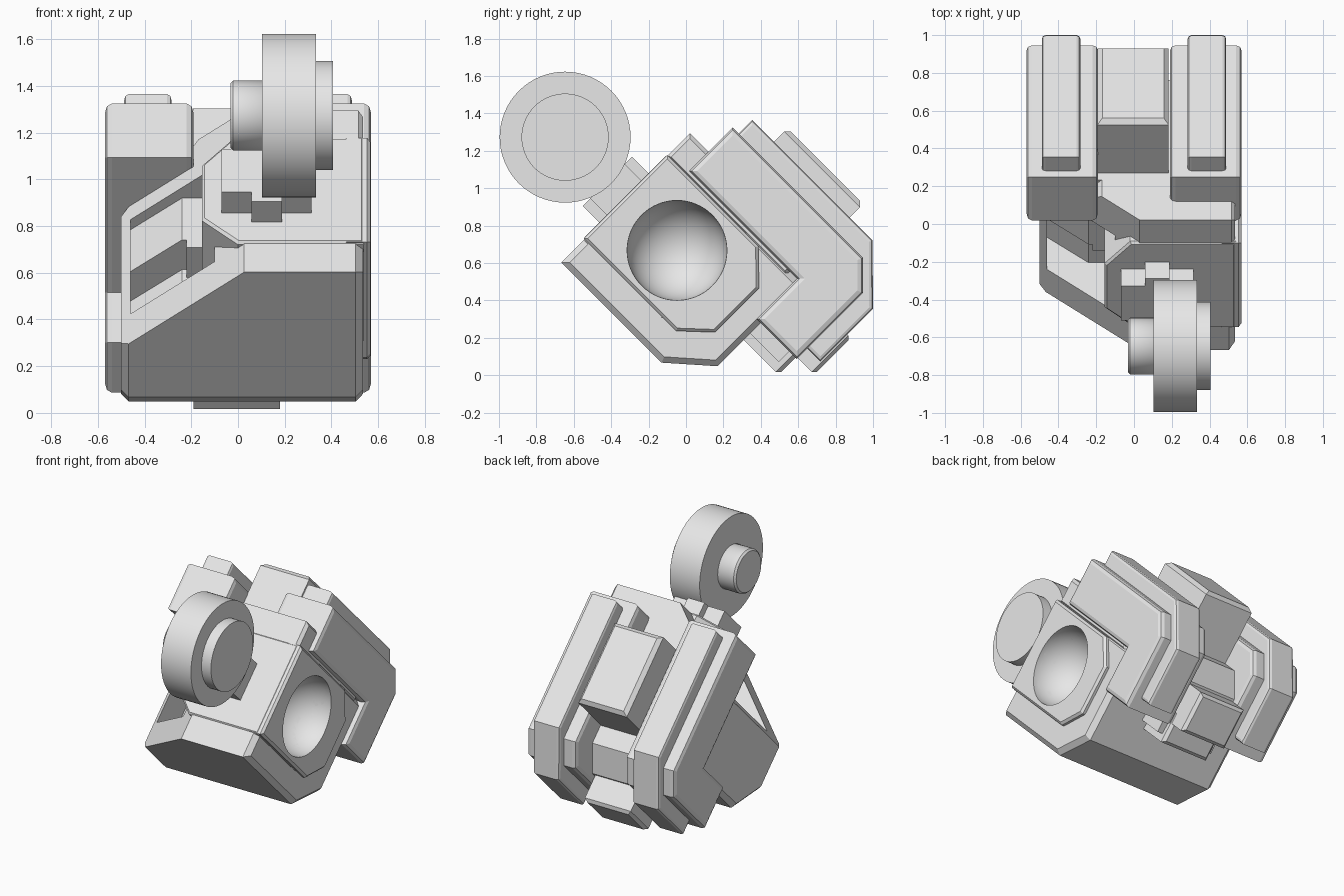
import bpy, bmesh, math
from mathutils import Vector

if "Cube" in bpy.data.objects:
    bpy.data.objects.remove(bpy.data.objects["Cube"])

TILT = math.radians(45)      # whole model is built upright, then leaned about x
grey = bpy.data.materials.new("light grey")
grey.diffuse_color = (0.8, 0.8, 0.8, 1)
grey.use_nodes = True
grey.node_tree.nodes["Principled BSDF"].inputs["Base Color"].default_value = grey.diffuse_color


def finish(name, bm):
    bmesh.ops.recalc_face_normals(bm, faces=bm.faces)
    me = bpy.data.meshes.new(name)
    bm.to_mesh(me)
    bm.free()
    me.materials.append(grey)
    ob = bpy.data.objects.new(name, me)
    ob.rotation_euler.x = TILT
    bpy.context.collection.objects.link(ob)
    return ob


def prism(name, axis, pts, lo, hi, bevel=0.0, smooth=False, cut=None, seg=1):
    """Extrude a profile along local x, a or b; bevel the rims of both caps."""
    place = {'x': lambda p, h: (h, p[0], p[1]),      # profile is (a, b)
             'a': lambda p, h: (p[0], h, p[1]),      # profile is (x, b)
             'b': lambda p, h: (p[0], p[1], h)}[axis]  # profile is (x, a)
    bm = bmesh.new()
    rings = [[bm.verts.new(place(p, h)) for p in pts] for h in (lo, hi)]
    caps = [bm.faces.new(r) for r in rings]
    n = len(pts)
    for i in range(n):
        j = (i + 1) % n
        f = bm.faces.new((rings[0][i], rings[0][j], rings[1][j], rings[1][i]))
        f.smooth = smooth
    bmesh.ops.recalc_face_normals(bm, faces=bm.faces)
    if bevel:
        edges = list({e for f in caps for e in f.edges})
        bmesh.ops.bevel(bm, geom=edges, offset=bevel, segments=seg, profile=0.5,
                        affect='EDGES')
    if cut:
        co, no = cut
        r = bmesh.ops.bisect_plane(bm, geom=bm.verts[:] + bm.edges[:] + bm.faces[:],
                                   plane_co=co, plane_no=no, clear_outer=True)
        rim = [e for e in r['geom_cut'] if isinstance(e, bmesh.types.BMEdge)]
        bmesh.ops.edgeloop_fill(bm, edges=rim)
    return finish(name, bm)


def box(name, x, a, b, bevel=0.0, axis='b'):
    if axis == 'b':
        return prism(name, 'b', [(x[0], a[0]), (x[1], a[0]), (x[1], a[1]), (x[0], a[1])],
                     b[0], b[1], bevel)
    return prism(name, 'a', [(x[0], b[0]), (x[1], b[0]), (x[1], b[1]), (x[0], b[1])],
                 a[0], a[1], bevel)


def disc(name, r, x0, x1, bevel=0.0):
    pts = [(0.443 + r * math.cos(t * math.tau / 64), 1.357 + r * math.sin(t * math.tau / 64))
           for t in range(64)]
    return prism(name, 'x', pts, x0, x1, bevel, smooth=True)


def subtract(ob, cutter):
    m = ob.modifiers.new("cut", 'BOOLEAN')
    m.operation, m.solver, m.object = 'DIFFERENCE', 'EXACT', cutter
    cutter.hide_render = True
    cutter.display_type = 'WIRE'


# main body, with the slanting corner sliced off on the left
SLANT = (Vector((0.03, 0, 0.9)), Vector((-0.465, 0, 0.53)).normalized())
body = prism("main_body", 'x', [(-0.045, 0.897), (-0.045, 0.14), (0.154, -0.086),
                                (0.785, -0.086), (0.785, 0.897)],
             -0.5, 0.535, 0.032, cut=SLANT)
upper = prism("upper_slab", 'x', [(0.75, 0.9), (0.93, 0.9), (0.93, 0.0), (0.75, 0.0)],
              -0.19, 0.535, 0.02, cut=SLANT)

# window pocket in the slanting face, and the raised panel inside it
pocket = prism("pocket_cutter", 'a', [(-0.46, 0.23), (-0.24, 0.42), (-0.1, 0.42),
                                      (-0.1, 1.1), (-0.46, 1.1)], 0.13, 0.70)
subtract(body, pocket)
prism("pocket_panel", 'a', [(-0.47, 0.2), (-0.1, 0.2), (-0.1, 0.60), (-0.24, 0.60),
                            (-0.47, 0.40)], 0.447, 0.72)

# front plate block with clipped left corners
front = prism("front_block", 'b', [(-0.155, 0.27), (-0.155, 0.6), (-0.02, 0.765),
                                   (0.54, 0.765), (0.54, 0.125), (0.0, 0.125)],
              0.3, 0.905, 0.012)

# side plate with a round bowl
side = prism("side_plate", 'x', [(0.13, 0.903), (0.762, 0.903), (0.762, 0.215),
                                 (0.605, 0.053), (0.272, 0.053), (0.13, 0.205)],
             0.45, 0.568, 0.015)
bm = bmesh.new()
bmesh.ops.create_uvsphere(bm, u_segments=48, v_segments=32, radius=0.267)
bmesh.ops.translate(bm, verts=bm.verts, vec=(0.566, 0.438, 0.506))
for f in bm.faces:
    f.smooth = True
bowl = finish("bowl_cutter", bm)
for ob in (body, front, side):
    subtract(ob, bowl)

# rear L plates and narrow outer rails, left and right
for s, tag in ((-1, "left"), (1, "right")):
    prism("rear_plate_" + tag, 'x',
          [(0.785, 0.76), (1.113, 0.76), (1.113, -0.225), (0.98, -0.358),
           (0.48, -0.358), (0.48, -0.055), (0.785, -0.055)],
          s * 0.19, s * 0.57, 0.03, seg=2)
    prism("rail_" + tag, 'x',
          [(1.215, 0.715), (1.215, -0.195), (0.958, -0.456), (0.56, -0.456),
           (0.56, -0.3), (0.95, -0.3), (1.05, -0.2), (1.05, 0.715)],
          s * 0.284, s * 0.488, 0.02, seg=2)

# centre spine, back box and feet
prism("spine", 'x', [(0.4, 0.6), (0.93, 0.6), (0.93, -0.15), (0.78, -0.3), (0.4, -0.3)],
      -0.22, 0.22)
box("back_box", (-0.193, 0.183), (0.85, 1.318), (-0.022, 0.55), 0.025, 'a')
box("lower_foot", (-0.19, 0.18), (0.352, 0.56), (-0.348, 0.0), 0.02)
box("rear_foot", (-0.18, 0.175), (0.487, 0.764), (-0.483, -0.2), 0.02)

# stepped bracket holding the wheel
box("bracket_middle", (0.058, 0.188), (0.25, 0.622), (0.85, 1.03))
box("bracket_wide", (-0.07, 0.315), (0.306, 0.567), (0.85, 1.03))

# wheel with a hub on each side
disc("wheel", 0.35, 0.102, 0.333)
disc("outer_hub", 0.233, 0.3, 0.406)
disc("inner_hub", 0.15, -0.033, 0.12, 0.012)
